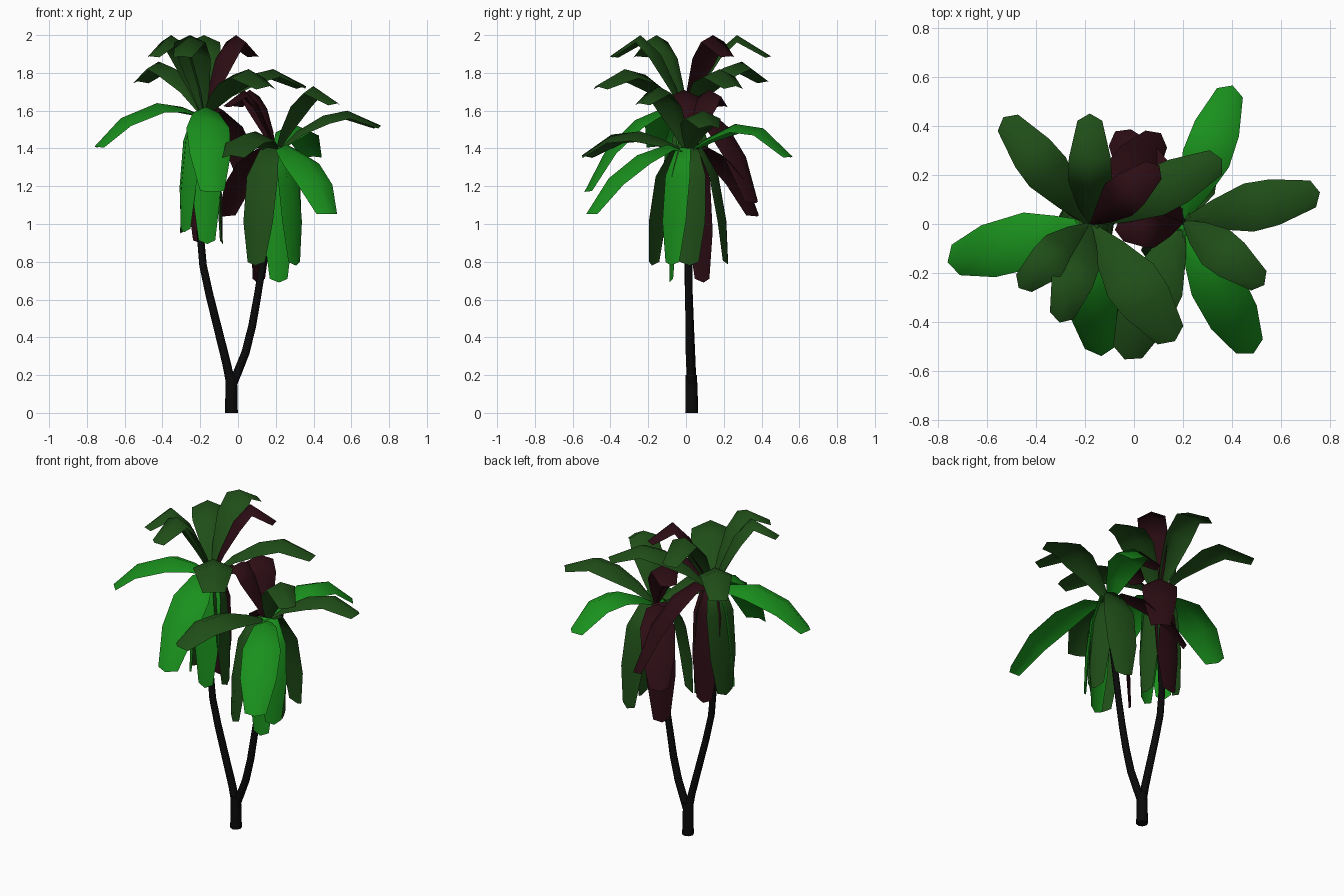
import bpy, bmesh, math
from mathutils import Vector

if "Cube" in bpy.data.objects:
    bpy.data.objects.remove(bpy.data.objects["Cube"])


def mat(name, col):
    m = bpy.data.materials.new(name)
    m.diffuse_color = (*col, 1)
    m.use_nodes = True
    m.node_tree.nodes["Principled BSDF"].inputs["Base Color"].default_value = m.diffuse_color
    return m


BARK = mat("bark", (0.003, 0.003, 0.003))
MATS = {"g": mat("bright_green", (0.01, 0.28, 0.012)),
        "d": mat("dark_green", (0.014, 0.075, 0.009)),
        "r": mat("dark_red", (0.025, 0.004, 0.007))}


# Trunk and stems: tapered round tubes
def tube(name, pts, radii):
    cu = bpy.data.curves.new(name, 'CURVE')
    cu.dimensions = '3D'
    cu.bevel_depth = 1
    cu.bevel_resolution = 2
    cu.use_fill_caps = True
    sp = cu.splines.new('POLY')
    sp.points.add(len(pts) - 1)
    for p, co, r in zip(sp.points, pts, radii):
        p.co = (*co, 1)
        p.radius = r
    sp.use_smooth = True
    cu.materials.append(BARK)
    ob = bpy.data.objects.new(name, cu)
    bpy.context.collection.objects.link(ob)


tube("trunk", [(-.035, .03, 0), (-.035, .03, .1), (-.035, .028, .2)], [.034, .032, .03])
tube("left_stem", [(-.035, .03, .14), (-.06, .028, .26), (-.1, .022, .42), (-.15, .015, .62),
                   (-.185, .012, .78), (-.2, .01, .95), (-.19, 0, 1.3), (-.18, 0, 1.57)],
     [.025, .023, .022, .021, .02, .019, .018, .014])
tube("right_stem", [(-.035, .03, .14), (0, .025, .22), (.04, .02, .32), (.075, .018, .46),
                    (.1, .015, .6), (.125, .015, .75), (.17, .01, 1.1), (.2, .01, 1.39)],
     [.025, .023, .022, .021, .02, .019, .018, .014])

# Leaf profiles: (outward fraction, height fraction) along the midrib
SHAPES = {
    "up": [(0, 0), (.13, .36), (.33, .76), (.6, 1), (1, .74)],
    "arch": [(0, 0), (.2, .5), (.45, .88), (.68, 1), (1, .64)],
    "low": [(0, 0), (.2, .07), (.45, .13), (.72, .11), (1, -.02)],
    "flat": [(0, 0), (.2, .05), (.43, .07), (.76, -.01), (1, -.16)],
    "bend": [(0, 0), (.2, .05), (.5, -.02), (.78, -.17), (1, -.40)],
    "hang": [(0, 0), (.35, .03), (.75, -.14), (.95, -.42), (1, -.69)],
}
WIDTHS = [.12, .6, 1, .95, .56]
FOLD = .45          # how far the leaf edges drop below the midrib


def leaf(name, crown, shape, az, reach, height, width, col):
    a = math.radians(az)
    out, side, up = Vector((math.cos(a), math.sin(a), 0)), Vector((-math.sin(a), math.cos(a), 0)), Vector((0, 0, 1))
    pts = [out * (r * reach) + up * (z * height) for r, z in SHAPES[shape]]
    fold = .25 if shape == "hang" else FOLD
    bm = bmesh.new()
    rows = []
    for i, p in enumerate(pts):
        t = (pts[min(i + 1, 4)] - pts[max(i - 1, 0)]).normalized()
        n = t.cross(side)
        if n.dot(out + up if shape in ("bend", "hang") else up) < 0:
            n = -n
        w = width * WIDTHS[i] / 2
        c = Vector(crown) + p
        back = t * (-.02 if i == 4 else 0)
        rows.append([bm.verts.new(c + side * w * s - n * w * fold * abs(s) + back * abs(s)) for s in (-1, 0, 1)])
    for r0, r1 in zip(rows, rows[1:]):
        for k in (0, 1):
            bm.faces.new((r0[k], r1[k], r1[k + 1], r0[k + 1])).smooth = True
    me = bpy.data.meshes.new(name)
    bm.to_mesh(me)
    bm.free()
    me.materials.append(MATS[col])
    bpy.context.collection.objects.link(bpy.data.objects.new(name, me))


# Left, taller crown: shape, azimuth, reach, height, width, colour
LEFT = [
    ("up", 90, .45, .43, .18, "d"), ("up", 40, .37, .43, .17, "r"),
    ("up", 222, .39, .43, .17, "d"), ("up", 253, .42, .43, .18, "d"),
    ("arch", 129, .56, .29, .19, "d"), ("arch", 26, .6, .25, .2, "d"),
    ("arch", -54, .59, .25, .23, "d"), ("flat", 195, .6, 1, .23, "g"),
    ("bend", 275, .54, 1, .23, "g"), ("bend", 52, .47, 1.15, .2, "r"),
    ("hang", 280, .1, .98, .16, "g"), ("hang", 165, .13, .9, .2, "d"),
    ("hang", 95, .1, .98, .18, "r"), ("hang", 5, .1, .98, .16, "d"),
    ("hang", 215, .13, .89, .16, "g"),
]
# Right, lower crown
RIGHT = [
    ("up", -38, .42, .35, .18, "d"), ("up", 187, .28, .33, .18, "r"),
    ("up", 140, .3, .33, .17, "r"), ("arch", 12, .57, .22, .2, "d"),
    ("low", 70, .59, 1.15, .2, "g"), ("low", 247, .61, .85, .23, "d"),
    ("bend", -62, .61, .82, .22, "g"), ("bend", 127, .46, .85, .2, "r"),
    ("hang", 240, .22, .87, .19, "d"), ("hang", 280, .1, 1, .17, "g"),
    ("hang", 5, .1, .87, .18, "d"), ("hang", 75, .22, .86, .19, "d"),
    ("hang", 140, .13, 1, .18, "r"), ("hang", 320, .14, .87, .17, "g"),
]
for tag, crown, rows in (("left", (-.18, 0, 1.57), LEFT), ("right", (.2, .01, 1.38), RIGHT)):
    for i, row in enumerate(rows):
        leaf(f"{tag}_leaf_{i + 1}", crown, *row)
